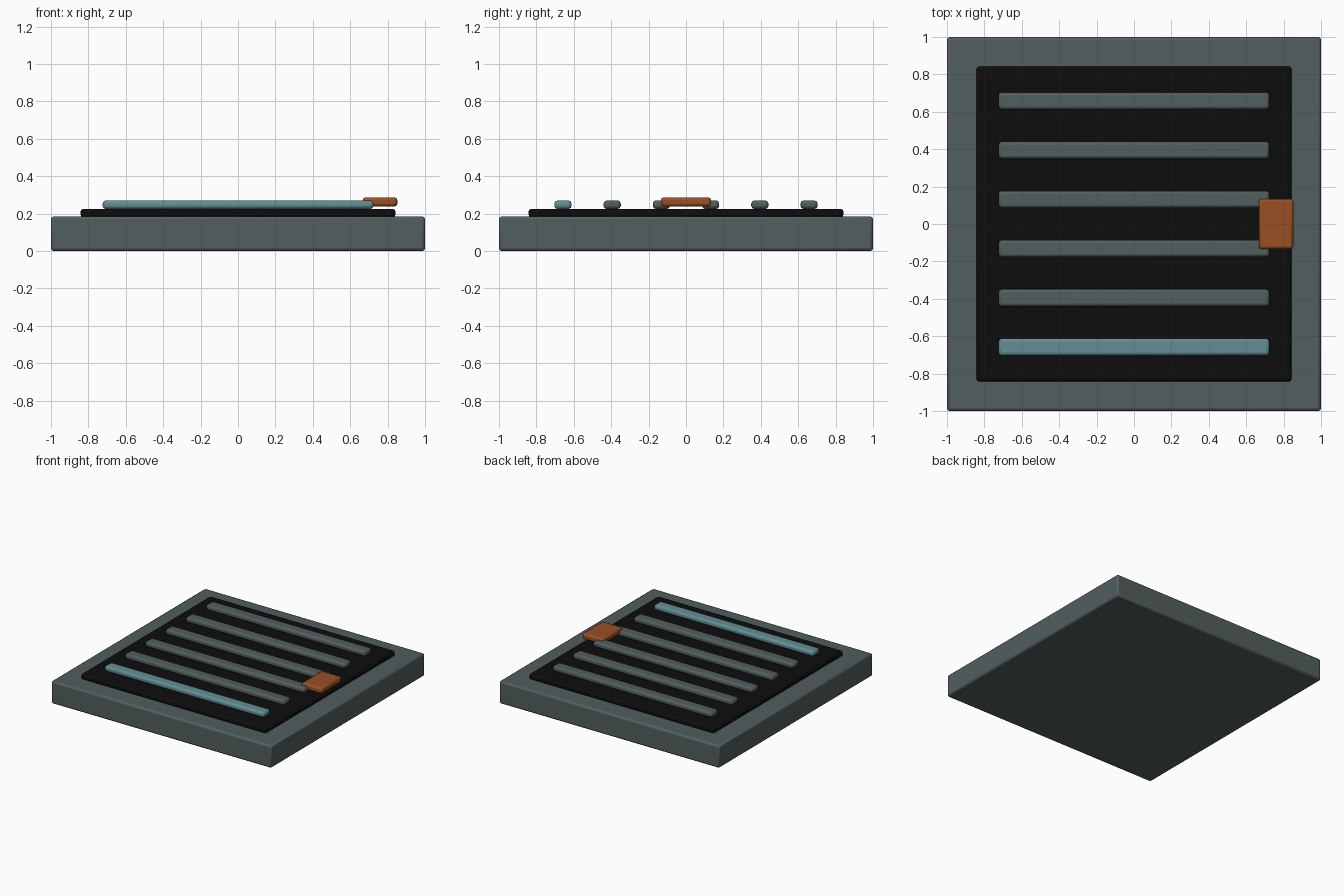
import bpy

if "Cube" in bpy.data.objects:
    bpy.data.objects.remove(bpy.data.objects["Cube"])


def material(name, rgb):
    m = bpy.data.materials.new(name)
    m.diffuse_color = (*rgb, 1)
    m.use_nodes = True
    m.node_tree.nodes["Principled BSDF"].inputs["Base Color"].default_value = m.diffuse_color
    return m


grey = material("slate grey", (0.085, 0.112, 0.112))
black = material("black", (0.004, 0.004, 0.004))
teal = material("pale teal", (0.125, 0.27, 0.29))
orange = material("burnt orange", (0.32, 0.08, 0.018))


def box(name, x, y, z, mat, bevel):
    """Bevelled box from (min, max) ranges on each axis."""
    bpy.ops.mesh.primitive_cube_add(
        size=1, location=[(r[0] + r[1]) / 2 for r in (x, y, z)])
    ob = bpy.context.object
    ob.name = name
    ob.scale = [r[1] - r[0] for r in (x, y, z)]
    bpy.ops.object.transform_apply(location=False, rotation=False, scale=True)
    ob.data.materials.append(mat)
    mod = ob.modifiers.new("soft_edges", 'BEVEL')
    mod.width = bevel
    mod.segments = 2
    bpy.ops.object.shade_smooth_by_angle()
    return ob


# Square base and dark inset panel
box("base", (-1, 1), (-1, 1), (0, 0.185), grey, 0.015)
box("dark_panel", (-0.842, 0.842), (-0.842, 0.842), (0.18, 0.225), black, 0.015)

# Six slats, the front one highlighted
for i in range(6):
    y = -0.658 + i * 0.2632
    box(f"slat_{i + 1}", (-0.724, 0.724), (y - 0.046, y + 0.046),
        (0.225, 0.27), grey if i else teal, 0.016)

# Latch on the right edge
box("latch", (0.667, 0.852), (-0.134, 0.134), (0.238, 0.287), orange, 0.015)
